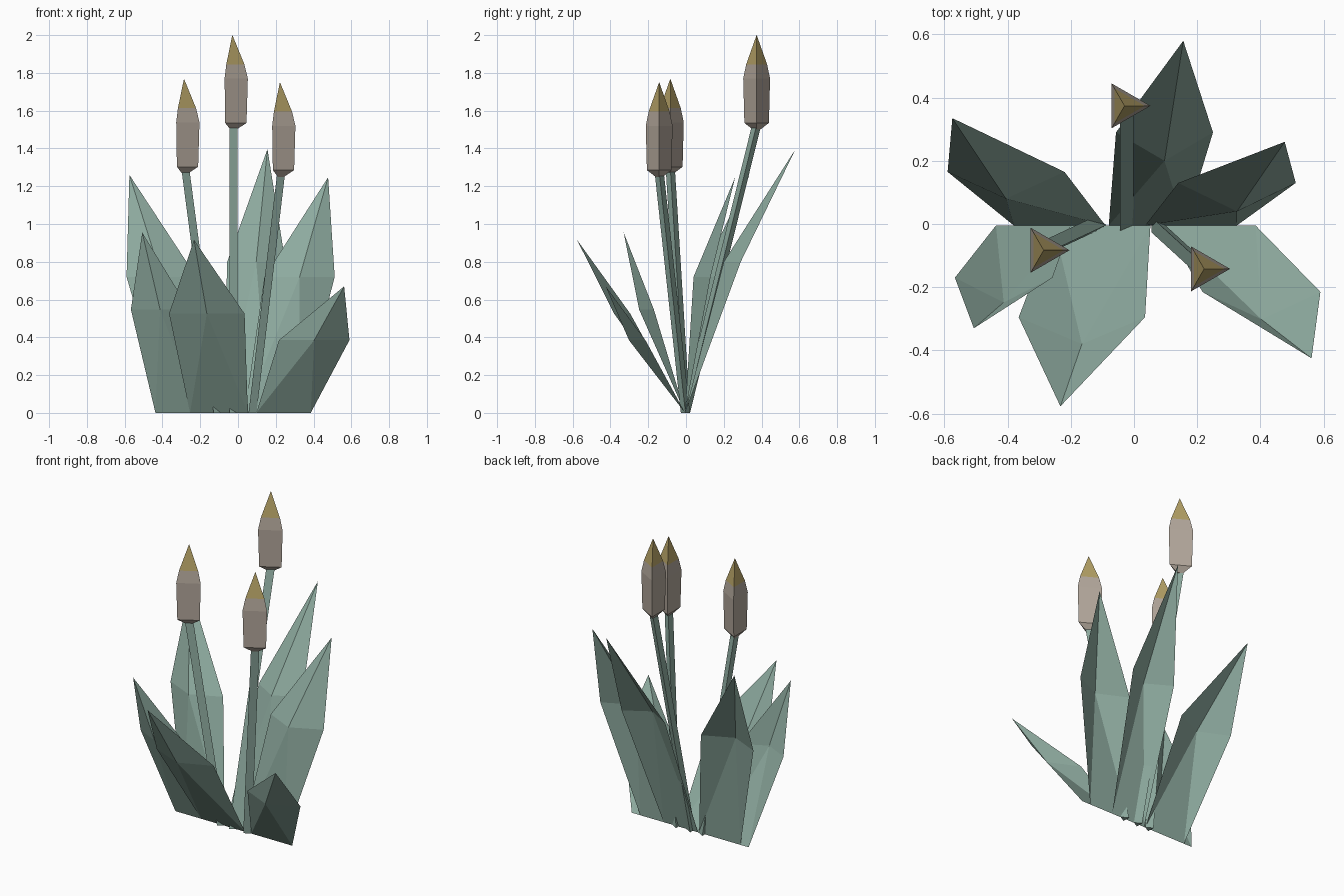
import bpy
import math
from mathutils import Vector

cube = bpy.data.objects.get("Cube")
if cube:
    bpy.data.objects.remove(cube, do_unlink=True)


def material(name, r, g, b):
    mat = bpy.data.materials.new(name)
    mat.use_nodes = True
    mat.diffuse_color = (r, g, b, 1)
    mat.node_tree.nodes["Principled BSDF"].inputs["Base Color"].default_value = (r, g, b, 1)
    return mat


GREEN = material("sage_green", 0.28, 0.42, 0.36)
TAUPE = material("warm_taupe", 0.45, 0.39, 0.33)
GOLD = material("dull_gold", 0.45, 0.35, 0.13)


def add_mesh(name, verts, faces, mats):
    mesh = bpy.data.meshes.new(name)
    mesh.from_pydata(verts, [], faces)
    for mat in mats:
        mesh.materials.append(mat)
    obj = bpy.data.objects.new(name, mesh)
    bpy.context.collection.objects.link(obj)
    return obj


def leaf(name, base, mid, mid_y, mid_z, fold, tip):
    """Folded blade: base edge, creased middle and a pointed tip."""
    left, right = mid
    verts = [(base[0], -0.005, 0), (base[1], -0.005, 0),
             (left, mid_y, mid_z), ((left + right) / 2, mid_y + fold, mid_z),
             (right, mid_y, mid_z), tip]
    faces = [(0, 3, 2), (0, 1, 3), (1, 4, 3), (2, 3, 5), (3, 4, 5)]
    add_mesh(name, verts, faces, [GREEN])


def triangle_ring(center, radius):
    return [Vector(center) + Vector((radius * math.cos(a), radius * math.sin(a), 0))
            for a in (math.tau * i / 3 for i in range(3))]


def loft(name, rings, mats):
    """Join triangular rings, capping both ends."""
    verts = [v for center, radius in rings for v in triangle_ring(center, radius)]
    faces = [(2, 1, 0)]
    for k in range(0, len(verts) - 3, 3):
        for i in range(3):
            j = (i + 1) % 3
            faces.append((k + i, k + j, k + 3 + j, k + 3 + i))
    n = len(verts)
    faces.append((n - 3, n - 2, n - 1))
    return add_mesh(name, verts, faces, mats)


# Leaves
leaf("back_right_leaf", (-0.38, -0.09), (-0.59, -0.22), 0.165, 0.72, -0.085, (-0.575, 0.335, 1.26))
leaf("back_left_leaf", (0.035, 0.325), (0.14, 0.512), 0.13, 0.72, -0.09, (0.477, 0.26, 1.247))
leaf("back_middle_leaf", (-0.08, 0.16), (-0.057, 0.25), 0.29, 0.80, -0.09, (0.156, 0.58, 1.397))
leaf("front_right_leaf", (-0.437, -0.2), (-0.567, -0.258), -0.17, 0.547, -0.078, (-0.507, -0.33, 0.955))
leaf("front_middle_leaf", (-0.254, 0.052), (-0.365, 0.035), -0.295, 0.525, -0.085, (-0.233, -0.577, 0.916))
leaf("front_left_leaf", (0.097, 0.385), (0.217, 0.59), -0.215, 0.385, -0.087, (0.562, -0.425, 0.67))

# Flower head profile: height below the tip, radius
PROFILE = [(0.50, 0.022), (0.465, 0.075), (0.23, 0.082), (0.155, 0.064), (0, 0.0005)]

# Stems and flower heads
for side, base_x, (x, y, top) in (("middle", -0.03, (-0.03, 0.374, 2.0)),
                                  ("right", -0.115, (-0.286, -0.083, 1.768)),
                                  ("left", 0.07, (0.222, -0.142, 1.75))):
    loft(side + "_stem", [((base_x, -0.003, 0), 0.028), ((x, y, top - 0.475), 0.028)], [GREEN])
    head = loft(side + "_flower_head", [((x, y, top - d), r) for d, r in PROFILE], [TAUPE, GOLD])
    for face in head.data.polygons:
        face.material_index = int(face.center.z > top - 0.155)
